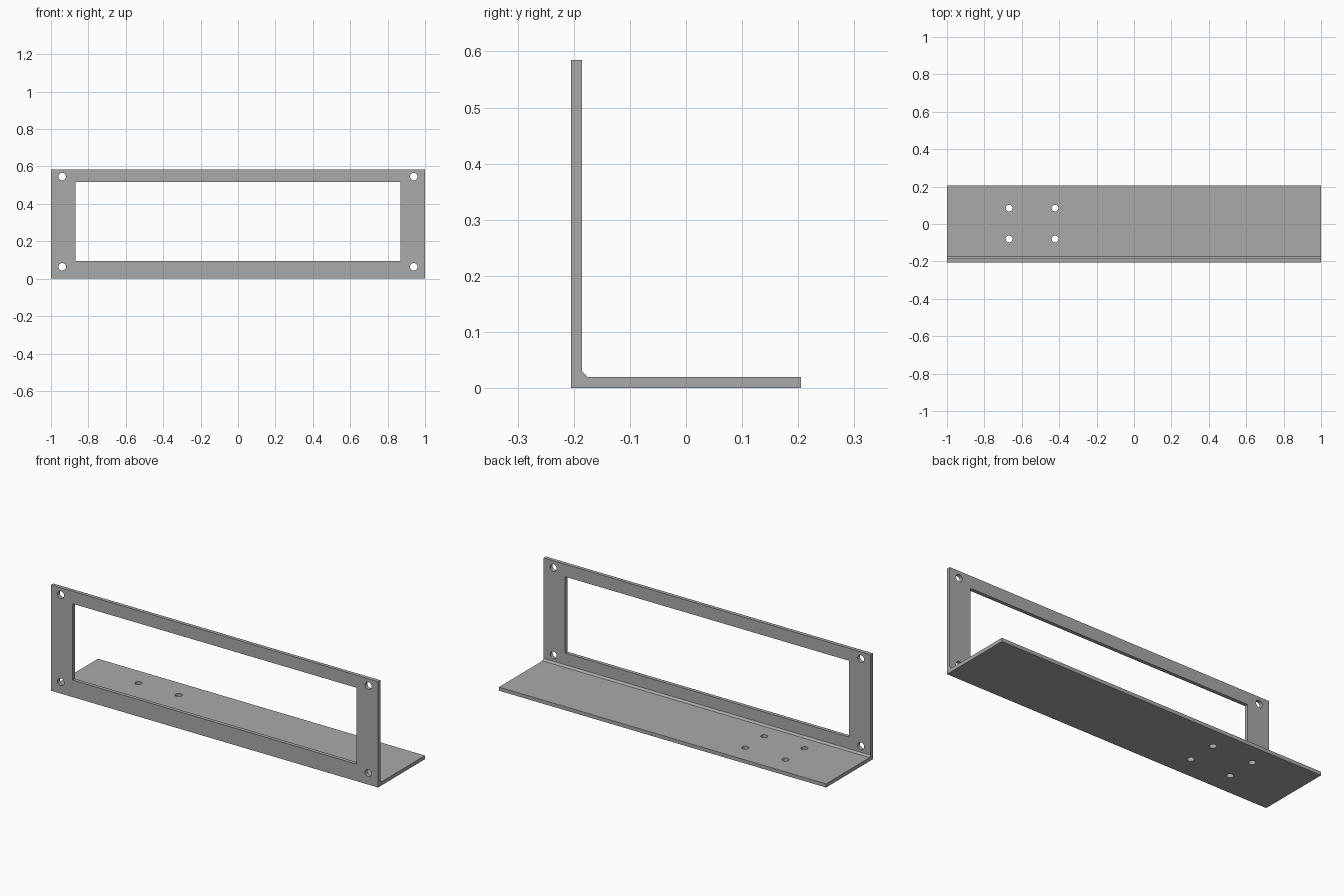
import bpy, bmesh
from math import pi
from mathutils import Matrix, Vector

cube = bpy.data.objects.get("Cube")
if cube:
    bpy.data.objects.remove(cube, do_unlink=True)

DEPTH, HEIGHT, THICK, CHAMFER = 0.205, 0.585, 0.02, 0.01
WALL_Y = -DEPTH + THICK / 2

grey = bpy.data.materials.new("plain grey")
grey.use_nodes = True
grey.diffuse_color = (0.4, 0.4, 0.4, 1)
grey.node_tree.nodes["Principled BSDF"].inputs["Base Color"].default_value = (0.4, 0.4, 0.4, 1)


def make_object(name, bm):
    bmesh.ops.recalc_face_normals(bm, faces=bm.faces)
    mesh = bpy.data.meshes.new(name)
    bm.to_mesh(mesh)
    bm.free()
    mesh.materials.append(grey)
    obj = bpy.data.objects.new(name, mesh)
    bpy.context.collection.objects.link(obj)
    return obj


def add_drill(bm, location, radius, axis):
    turn = Matrix.Rotation(pi / 2, 4, "X") if axis == "Y" else Matrix()
    bmesh.ops.create_cone(bm, cap_ends=True, segments=32, radius1=radius, radius2=radius,
                          depth=0.1, matrix=Matrix.Translation(location) @ turn)


# Angle bracket: L profile with a chamfered inner corner, extruded along x
inner = -DEPTH + THICK
profile = [(-DEPTH, 0), (DEPTH, 0), (DEPTH, THICK), (inner + CHAMFER, THICK),
           (inner, THICK + CHAMFER), (inner, HEIGHT), (-DEPTH, HEIGHT)]
bm = bmesh.new()
face = bm.faces.new([bm.verts.new((-1, y, z)) for y, z in profile])
swept = bmesh.ops.extrude_face_region(bm, geom=[face])["geom"]
bmesh.ops.translate(bm, vec=(2, 0, 0), verts=[v for v in swept if isinstance(v, bmesh.types.BMVert)])
bracket = make_object("angle_bracket", bm)

# Cutters: wall window, corner holes and four floor holes
bm = bmesh.new()
window = Matrix.Translation((0, WALL_Y, 0.305)) @ Matrix.Diagonal(Vector((1.736, 0.1, 0.422, 1)))
bmesh.ops.create_cube(bm, size=1, matrix=window)
for x in (-0.94, 0.94):
    for z in (0.064, 0.546):
        add_drill(bm, (x, WALL_Y, z), 0.02, "Y")
for x in (-0.668, -0.422):
    for y in (-0.08, 0.085):
        add_drill(bm, (x, y, THICK / 2), 0.018, "Z")
cutter = make_object("opening_cutter", bm)
cutter.hide_render = True

# Cut the openings and discard the helper
cut = bracket.modifiers.new("openings", "BOOLEAN")
cut.operation = "DIFFERENCE"
cut.solver = "EXACT"
cut.object = cutter
bpy.ops.object.select_all(action="DESELECT")
bracket.select_set(True)
bpy.context.view_layer.objects.active = bracket
bpy.ops.object.modifier_apply(modifier=cut.name)
bpy.data.objects.remove(cutter, do_unlink=True)
bpy.ops.object.shade_smooth_by_angle()
